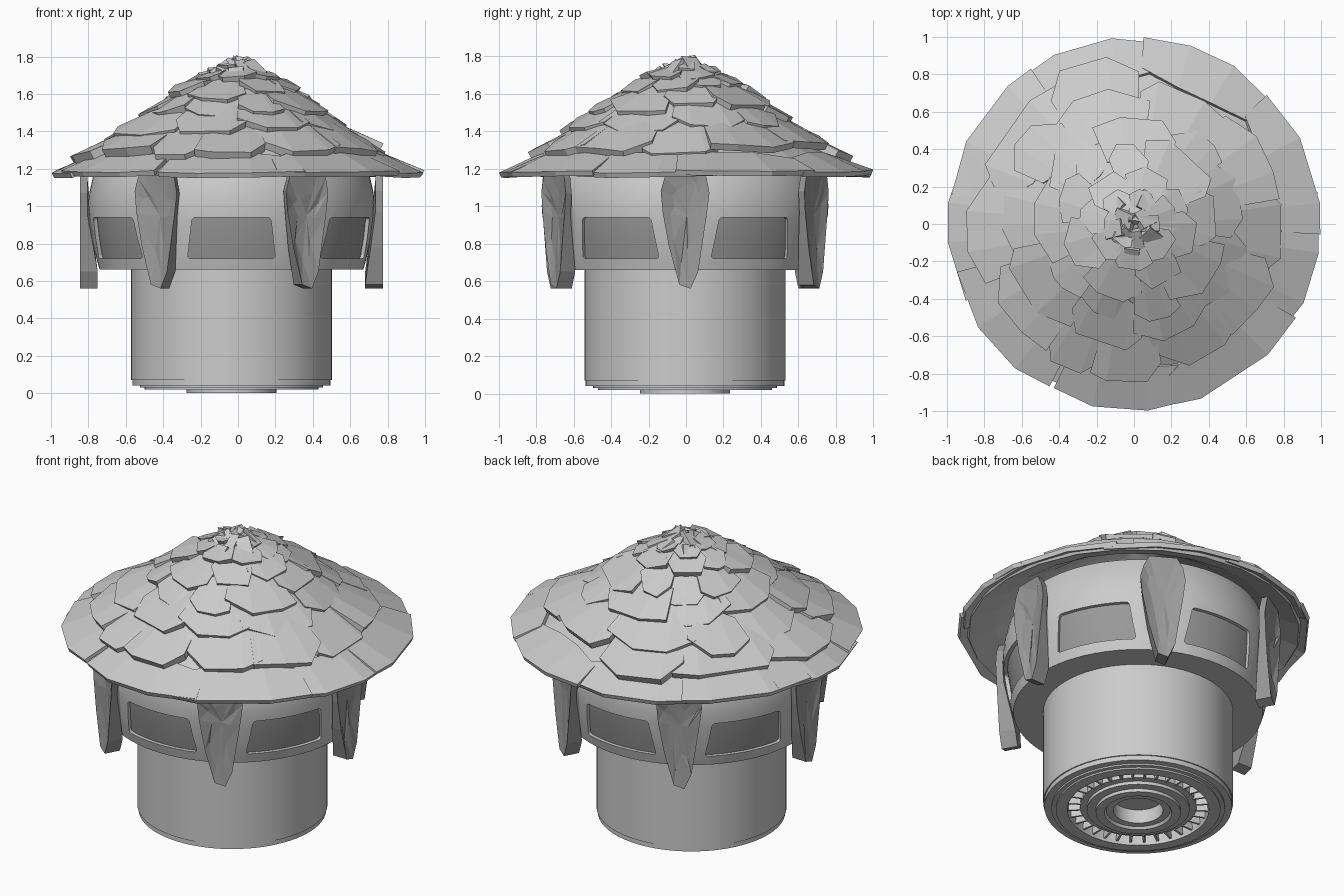
import bpy, bmesh, math, random
from mathutils import Vector, Matrix

if "Cube" in bpy.data.objects:
    bpy.data.objects.remove(bpy.data.objects["Cube"])

random.seed(11)
CX, CY = -0.035, -0.005          # axis of the body
TAU = 2 * math.pi
dark = bpy.data.materials.new("dark_grey")
dark.diffuse_color = (0.32, 0.32, 0.32, 1)
dark.use_nodes = True
dark.node_tree.nodes["Principled BSDF"].inputs["Base Color"].default_value = dark.diffuse_color


def finish(bm, name, smooth=None, loc=(0, 0, 0), mat=None):
    bmesh.ops.recalc_face_normals(bm, faces=bm.faces)
    me = bpy.data.meshes.new(name)
    bm.to_mesh(me)
    bm.free()
    if smooth:
        me.shade_smooth()
        me.set_sharp_from_angle(angle=math.radians(smooth))
    if mat:
        me.materials.append(mat)
    ob = bpy.data.objects.new(name, me)
    ob.location = loc
    bpy.context.collection.objects.link(ob)
    return ob


def lathe(name, pts, steps=64, closed=True, smooth=30, loc=(CX, CY, 0), mat=None):
    bm = bmesh.new()
    vs = [bm.verts.new((r, 0, z)) for r, z in pts]
    es = [bm.edges.new(p) for p in zip(vs, vs[1:])]
    if closed:
        es.append(bm.edges.new((vs[-1], vs[0])))
    bmesh.ops.spin(bm, geom=vs + es, cent=(0, 0, 0), axis=(0, 0, 1),
                   angle=TAU, steps=steps)
    bmesh.ops.remove_doubles(bm, verts=bm.verts, dist=1e-4)
    return finish(bm, name, smooth, loc, mat)


# Lower column with stepped, grooved underside
lathe("lower_column", [
    (0, 0.72), (0.537, 0.72), (0.537, 0.07), (0.53, 0.07), (0.53, 0.04),
    (0.49, 0.04), (0.49, 0.03), (0.465, 0.03), (0.465, 0.02), (0.40, 0.02),
    (0.39, 0.09), (0.33, 0.09), (0.33, 0.04), (0.29, 0.04), (0.29, 0.02),
    (0.24, 0.02), (0.24, 0), (0.19, 0), (0.18, 0.015), (0.14, 0.015),
    (0.14, 0.10), (0, 0.10)], closed=False)

# Small ribs in the underside groove
bm = bmesh.new()
for k in range(32):
    m = (Matrix.Rotation(TAU * k / 32, 4, 'Z') @ Matrix.Translation((0.36, 0, 0.065))
         @ Matrix.Diagonal((0.07, 0.012, 0.06, 1)))
    bmesh.ops.create_cube(bm, size=1, matrix=m)
finish(bm, "underside_ribs", loc=(CX, CY, 0))

# Wide upper drum: bulging shell with six window openings
wall = [(0.705, 0.66), (0.722, 0.72), (0.745, 0.83), (0.76, 0.93),
        (0.765, 1.0), (0.76, 1.07), (0.74, 1.16), (0.70, 1.25)]
inner = [(r - 0.06, z) for r, z in reversed(wall[1:])]
drum = lathe("upper_drum", [(0.5, 0.66)] + wall + inner + [(0.5, 0.70)], steps=72)
mid = wall[1:6]
lathe("window_panes", [(r - 0.022, z) for r, z in mid]
      + [(r - 0.05, z) for r, z in reversed(mid)], steps=72, mat=dark)

bm = bmesh.new()
for k in range(6):
    rot = Matrix.Rotation(TAU * (k + 0.5) / 6, 4, 'Z')
    g = bmesh.ops.create_cube(bm, size=1)["verts"]
    for v in g:
        top = v.co.z > 0
        v.co = Vector((0.75 + 0.3 * v.co.x, v.co.y * (0.42 if top else 0.47),
                       0.94 if top else 0.72))
    radial = [e for e in {e for v in g for e in v.link_edges}
              if abs(e.verts[0].co.x - e.verts[1].co.x) > 0.1]
    new = bmesh.ops.bevel(bm, geom=radial, offset=0.018, segments=3,
                          profile=0.5, affect='EDGES')["verts"]
    vs = {v for v in list(g) + list(new) if v.is_valid}
    bmesh.ops.rotate(bm, verts=list(vs), cent=(0, 0, 0), matrix=rot.to_3x3())
cutter = finish(bm, "window_cutter", loc=(CX, CY, 0))
cutter.hide_render = True
cutter.hide_viewport = True
mod = drum.modifiers.new("windows", 'BOOLEAN')
mod.operation = 'DIFFERENCE'
mod.solver = 'EXACT'
mod.object = cutter

# Six chipped stone spikes hanging around the drum
outline = [(-0.08, 1.21), (0.08, 1.21), (0.115, 1.15), (0.13, 1.07), (0.115, 0.95),
           (0.07, 0.65), (0.03, 0.56), (-0.03, 0.58), (-0.085, 0.78),
           (-0.12, 0.97), (-0.13, 1.08), (-0.11, 1.15)]
for k in range(6):
    bm = bmesh.new()
    outer, back, dent = [], [], []
    for y, z in outline:
        rb = 0.715 if z < 0.7 else 0.745 if z < 0.9 else 0.77
        outer.append(bm.verts.new((0.81, y, z)))
        back.append(bm.verts.new((rb, y * 0.95, z)))
        s = random.uniform(0.4, 0.75)
        dent.append(bm.verts.new((random.uniform(0.785, 0.80), y * s,
                                  0.93 + (z - 0.93) * s)))
    c = bm.verts.new((0.785, 0.01, 0.95))
    n = len(outline)
    for i in range(n):
        j = (i + 1) % n
        bm.faces.new((outer[i], outer[j], back[j], back[i]))
        bm.faces.new((outer[i], outer[j], dent[j]))
        bm.faces.new((outer[i], dent[j], dent[i]))
        bm.faces.new((dent[i], dent[j], c))
    bm.faces.new(back)
    bmesh.ops.rotate(bm, verts=bm.verts, cent=(0, 0, 0),
                     matrix=Matrix.Rotation(TAU * k / 6, 3, 'Z'))
    finish(bm, f"stone_spike_{k + 1}", loc=(CX, CY, 0), mat=dark)

# Roof: hollow faceted cone under the slates
roof = [(0, 1.75), (0.1, 1.71), (0.3, 1.595), (0.45, 1.485), (0.6, 1.375),
        (0.8, 1.25), (1.0, 1.17)]


def roof_z(r):
    for (r0, z0), (r1, z1) in zip(roof, roof[1:]):
        if r <= r1:
            return z0 + (z1 - z0) * (r - r0) / (r1 - r0)
    return roof[-1][1]


shell = roof[:-1] + [(0.95, roof_z(0.95))]
lathe("roof_shell", [(r, z - 0.005) for r, z in shell]
      + [(r * 0.985, z - 0.025) for r, z in reversed(shell)],
      steps=24, closed=False, smooth=None, loc=(0, 0, 0))


def slate(bm, a0, a1, r_in, r_out, lifts, thick, chip=0.5):
    """Irregular slab on the cone: corners chipped, low edge lifted unevenly."""
    cols = [0, random.uniform(0.15, 0.4), random.uniform(0.6, 0.85), 1]
    h = r_out - r_in
    rows = []
    for i, t in enumerate(cols):
        end = i in (0, 3)
        lo = r_out - h * (random.uniform(0.2, 1) * chip if end else random.uniform(0, 0.2) * chip)
        hi = r_in + h * (random.uniform(0.05, 0.3) if end else 0)
        a = a0 + (a1 - a0) * t
        lift = lifts[0] + (lifts[1] - lifts[0]) * t
        rows.append([])
        for r, up in ((lo, lift), (hi, lift * 0.15)):
            for d in (up + thick * 0.5, up - thick * 0.5):
                rr = min(r + d * 0.5, 1.0)
                rows[-1].append(bm.verts.new((rr * math.cos(a), rr * math.sin(a),
                                              roof_z(r) + d * 0.85)))
    for p, q in zip(rows, rows[1:]):
        for i, j in ((0, 2), (2, 3), (3, 1), (1, 0)):
            bm.faces.new((p[i], p[j], q[j], q[i]))
    for e in (rows[0], rows[-1]):
        bm.faces.new((e[0], e[1], e[3], e[2]))


# Large slates wound in a spiral from above the eaves up to the peak
bm = bmesh.new()
a, r = math.pi / 2, 0.90
while r > 0.12:
    width = (0.17 + 0.36 * r) * random.uniform(0.65, 1.3)
    da = min(width / r, 0.95)
    pitch = 0.10 + 0.09 * r
    ro = r + random.uniform(-0.03, 0.03)
    ri = max(ro - pitch * 1.6, 0.03)
    slate(bm, a - 0.06 * da, a + 1.06 * da, ri, ro,
          [random.uniform(0.005, 0.05) for _ in range(2)], random.uniform(0.035, 0.055), 0.45)
    a += da
    r -= pitch * da / TAU
finish(bm, "roof_slates")

# Rim slates that form the eaves
bm = bmesh.new()
for k in range(9):
    a = TAU * (k + random.uniform(-0.15, 0.15)) / 9
    slate(bm, a, a + TAU / 7.6, 0.76, 1.0,
          [random.uniform(-0.02, 0.015) for _ in range(2)], 0.03, 0.12)
finish(bm, "eave_slates")

# Loose chips around the peak
bm = bmesh.new()
for k in range(11):
    ang = TAU * k / 11 + random.uniform(-0.2, 0.2)
    rad = random.uniform(0.04, 0.17)
    m = (Matrix.Rotation(ang, 4, 'Z') @ Matrix.Translation((rad, 0, roof_z(rad) + 0.025))
         @ Matrix.Rotation(random.uniform(0.3, 0.8), 4, 'Y')
         @ Matrix.Rotation(random.uniform(-0.4, 0.4), 4, 'X')
         @ Matrix.Diagonal((0.11, random.uniform(0.05, 0.10), 0.035, 1)))
    bmesh.ops.create_cube(bm, size=1, matrix=m)
finish(bm, "peak_chips")
